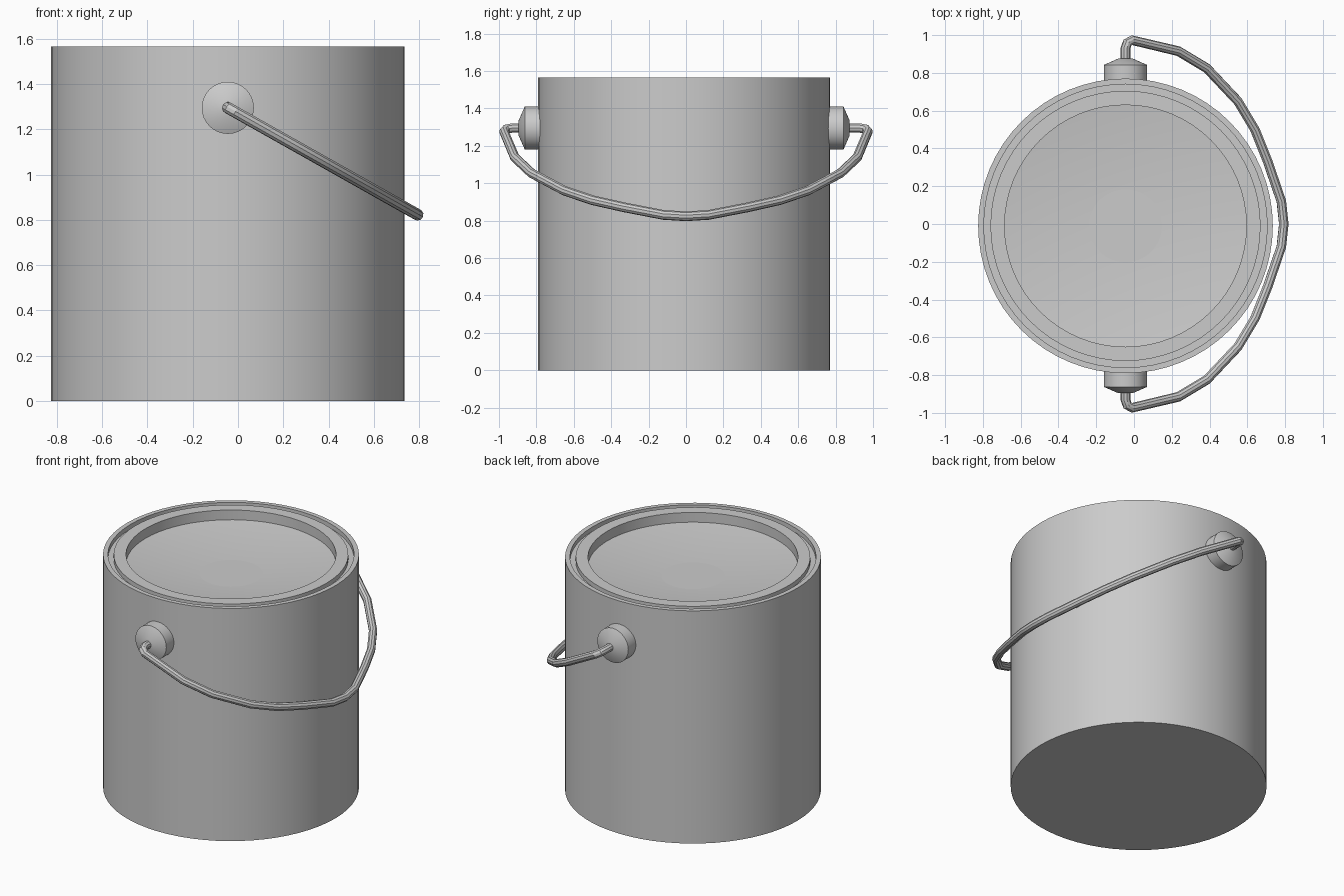
import bpy, bmesh
from math import pi, radians
from mathutils import Matrix, Vector

if "Cube" in bpy.data.objects:
    bpy.data.objects.remove(bpy.data.objects["Cube"], do_unlink=True)

grey = bpy.data.materials.new("metal grey")
grey.use_nodes = True
color = (0.6, 0.6, 0.6, 1)
grey.diffuse_color = color
grey.node_tree.nodes["Principled BSDF"].inputs["Base Color"].default_value = color

CX, CY = -0.045, -0.01      # axis of the can
PIVOT_Z = 1.295             # height of the handle mounts
TOP = 1.565


def finish(ob):
    ob.data.materials.clear()
    ob.data.materials.append(grey)
    bpy.ops.object.select_all(action='DESELECT')
    ob.select_set(True)
    bpy.context.view_layer.objects.active = ob
    bpy.ops.object.shade_smooth_by_angle(angle=radians(30))


def lathe(name, profile, matrix, steps):
    """Revolve (radius, height) points around the local z axis."""
    bm = bmesh.new()
    verts = [bm.verts.new((r, 0, z)) for r, z in profile]
    edges = [bm.edges.new(pair) for pair in zip(verts, verts[1:])]
    bmesh.ops.spin(bm, geom=verts + edges, cent=(0, 0, 0), axis=(0, 0, 1),
                   angle=2 * pi, steps=steps)
    bmesh.ops.remove_doubles(bm, verts=bm.verts, dist=0.0005)
    bmesh.ops.recalc_face_normals(bm, faces=bm.faces)
    mesh = bpy.data.meshes.new(name)
    bm.to_mesh(mesh)
    bm.free()
    ob = bpy.data.objects.new(name, mesh)
    ob.matrix_world = matrix
    bpy.context.collection.objects.link(ob)
    finish(ob)
    return ob


# Can body with a thin rim and a sealing groove, then the recessed lid
axis = Matrix.Translation((CX, CY, 0))
groove = TOP - 0.03
lathe("can_body", [(0, 0), (0.78, 0), (0.78, TOP), (0.75, TOP), (0.75, groove),
                   (0.70, groove), (0.70, 1.40), (0, 1.40)], axis, 64)
lathe("lid", [(0, 1.437), (0.64, 1.437), (0.64, TOP), (0.715, TOP),
              (0.715, 1.51), (0, 1.41)], axis, 64)

# Handle mounts: short drums with conical caps
for name, side in (("front_mount", -1), ("back_mount", 1)):
    turn = Matrix.Rotation(-side * pi / 2, 4, 'X')
    place = Matrix.Translation((CX, CY, PIVOT_Z)) @ turn
    lathe(name, [(0, 0.72), (0.115, 0.72), (0.115, 0.852), (0.04, 0.885),
                 (0, 0.885)], place, 32)

# Wire handle: half outline in plan, mirrored, lying in a tilted plane
half = [(CX, 0.85), (CX, 0.93), (-0.035, 0.96), (-0.01, 0.973), (0.235, 0.915),
        (0.385, 0.825), (0.55, 0.65), (0.64, 0.5), (0.708, 0.33), (0.78, 0.12)]
plan = half + [(0.793, 0)] + [(x, -y) for x, y in reversed(half)]
curve = bpy.data.curves.new("handle", 'CURVE')
curve.dimensions = '3D'
curve.bevel_depth = 0.026
curve.bevel_resolution = 3
curve.use_fill_caps = True
spline = curve.splines.new('POLY')
spline.points.add(len(plan) - 1)
for point, (x, y) in zip(spline.points, plan):
    point.co = (x, y, PIVOT_Z - 0.563 * (x - CX), 1)
handle = bpy.data.objects.new("handle", curve)
bpy.context.collection.objects.link(handle)
bpy.ops.object.select_all(action='DESELECT')
handle.select_set(True)
bpy.context.view_layer.objects.active = handle
bpy.ops.object.convert(target='MESH')
finish(bpy.context.view_layer.objects.active)
